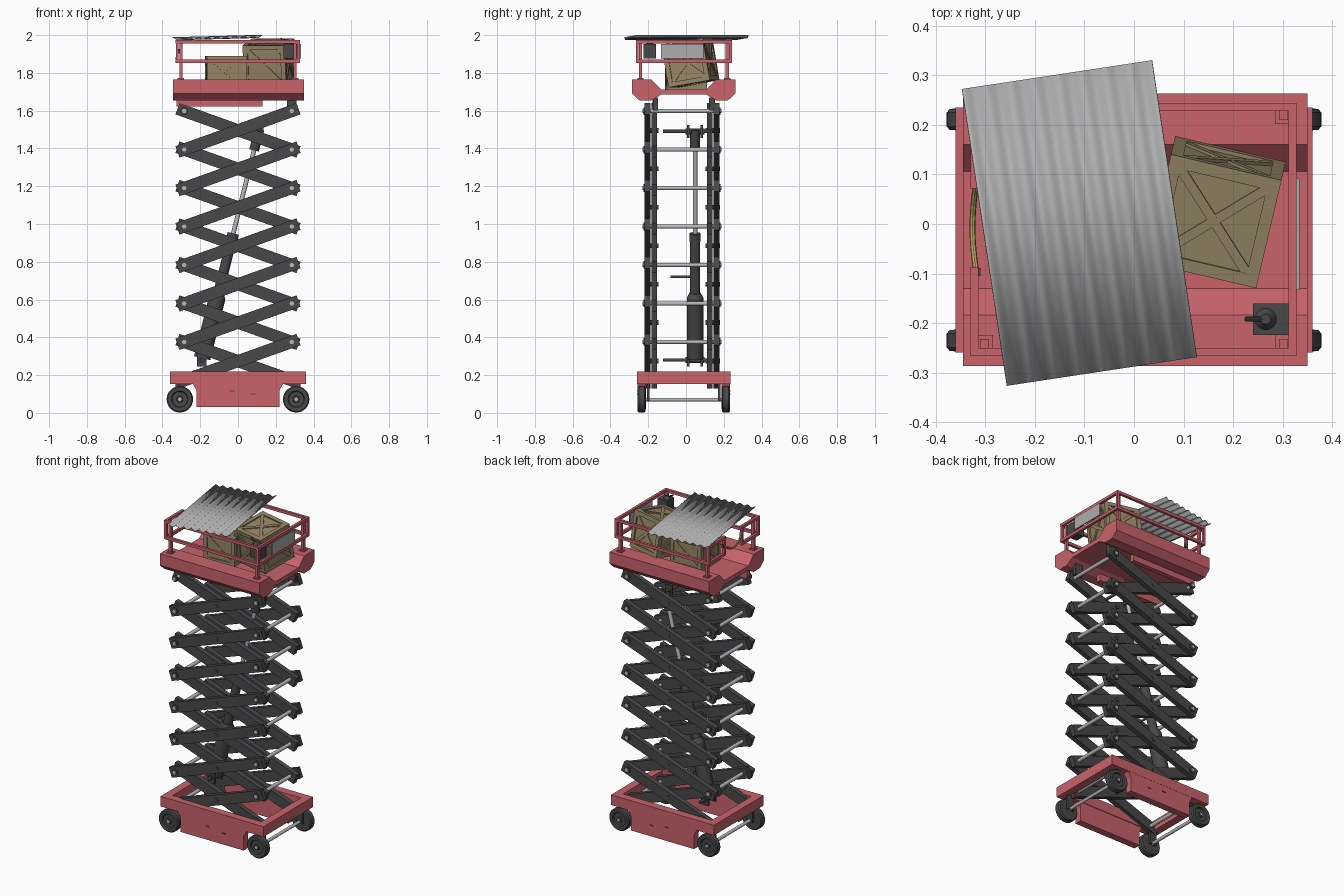
import bpy, bmesh, math
from mathutils import Matrix, Vector

if "Cube" in bpy.data.objects:
    bpy.data.objects.remove(bpy.data.objects["Cube"])

CY = -0.012  # centre line of the lift in y


def mat(name, r, g, b):
    m = bpy.data.materials.new(name)
    m.diffuse_color = (r, g, b, 1)
    m.use_nodes = True
    m.node_tree.nodes["Principled BSDF"].inputs["Base Color"].default_value = m.diffuse_color
    return m


RED = mat("red_paint", 0.58, 0.125, 0.148)
DARK = mat("dark_steel", 0.065, 0.065, 0.068)
STEEL = mat("bright_steel", 0.5, 0.5, 0.52)
WOOD = mat("wood", 0.31, 0.24, 0.135)
SHEET = mat("sheet_metal", 0.42, 0.42, 0.42)
YELLOW = mat("strap_yellow", 0.5, 0.4, 0.12)


def finish(name, bm, m, smooth=False):
    bmesh.ops.recalc_face_normals(bm, faces=bm.faces)
    me = bpy.data.meshes.new(name)
    bm.to_mesh(me)
    bm.free()
    ob = bpy.data.objects.new(name, me)
    bpy.context.collection.objects.link(ob)
    me.materials.append(m)
    if smooth:
        bpy.ops.object.select_all(action='DESELECT')
        ob.select_set(True)
        bpy.context.view_layer.objects.active = ob
        bpy.ops.object.shade_smooth_by_angle(angle=math.radians(35))
    return ob


def add_box(bm, c, s, rot=Matrix()):
    bmesh.ops.create_cube(bm, size=1, matrix=Matrix.Translation(c) @ rot @ Matrix.Diagonal((*s, 1)))


def box(name, c, s, m, rot=Matrix()):
    bm = bmesh.new()
    add_box(bm, c, s, rot)
    return finish(name, bm, m)


def rod(name, p, q, r, m, n=12, r2=None):
    p, q = Vector(p), Vector(q)
    d = q - p
    bm = bmesh.new()
    bmesh.ops.create_cone(bm, cap_ends=True, segments=n, radius1=r, radius2=r if r2 is None else r2,
                          depth=d.length, matrix=Matrix.Translation((p + q) / 2) @
                          d.to_track_quat('Z', 'Y').to_matrix().to_4x4())
    return finish(name, bm, m, True)


def prism(name, pts, vec, m):
    bm = bmesh.new()
    f = bm.faces.new([bm.verts.new(p) for p in pts])
    g = bmesh.ops.extrude_face_region(bm, geom=[f])
    bmesh.ops.translate(bm, vec=vec, verts=[v for v in g['geom'] if isinstance(v, bmesh.types.BMVert)])
    return finish(name, bm, m)


# base frame: open ring with flared side skirts
bm = bmesh.new()
for s in (-1, 1):
    add_box(bm, (0, CY + s * 0.222, 0.186), (0.72, 0.05, 0.064))
    add_box(bm, (s * 0.335, CY, 0.186), (0.05, 0.394, 0.064))
finish("base_frame", bm, RED)
for s in (-1, 1):
    half = [(0.22, 0.03), (0.22, 0.12), (0.24, 0.156)]
    prof = half + [(-x, z) for x, z in reversed(half)]
    prism("side_skirt", [(x, CY + s * 0.246, z) for x, z in prof], (0, -s * 0.045, 0), RED)
    for z in (0.1, 0.115):
        box("skirt_slot", (-0.03 if z > 0.11 else 0.08, CY + s * 0.246, z), (0.025, 0.004, 0.006), DARK)

# wheels: lathed tyre with recessed rim and hub, axles and hangers
TYRE = [(0, 0.020), (0.016, 0.020), (0.018, 0.012), (0.040, 0.012), (0.044, 0.020), (0.050, 0.0225),
        (0.064, 0.021), (0.070, 0.014), (0.070, -0.014), (0.064, -0.021), (0.044, -0.0225), (0, -0.018)]
for sx in (-1, 1):
    for sy in (-1, 1):
        bm = bmesh.new()
        vs = [bm.verts.new((r, 0, z)) for r, z in TYRE]
        es = [bm.edges.new(e) for e in zip(vs, vs[1:])]
        bmesh.ops.spin(bm, geom=vs + es, axis=(0, 0, 1), cent=(0, 0, 0), steps=28, angle=math.tau)
        bmesh.ops.remove_doubles(bm, verts=bm.verts, dist=1e-4)
        ob = finish("wheel", bm, DARK, True)
        ob.matrix_world = Matrix.Translation((sx * 0.308, CY + sy * 0.223, 0.072)) @ Matrix.Rotation(-sy * math.pi / 2, 4, 'X')
        rod("wheel_cap", (sx * 0.308, CY + sy * 0.24, 0.072), (sx * 0.308, CY + sy * 0.246, 0.072), 0.009, STEEL)
        box("axle_hanger", (sx * 0.308, CY + sy * 0.188, 0.112), (0.045, 0.014, 0.1), DARK)
    rod("axle", (sx * 0.308, CY - 0.2, 0.07), (sx * 0.308, CY + 0.2, 0.07), 0.01, STEEL)

# scissor stack: outer arms rise to the right, inner arms to the left
Z0, DZ, PX, AY, N = 0.172, 0.2037, 0.285, -0.021, 7
ang = math.atan2(DZ, 2 * PX)
length = math.hypot(DZ, 2 * PX) + 0.075
for i in range(N):
    zc = Z0 + DZ * (i + 0.5)
    for s in (-1, 1):
        for d, off in ((1, 0.182), (-1, 0.147)):
            box("scissor_arm", (0, AY + s * off, zc), (length, 0.031, 0.064), DARK, Matrix.Rotation(-d * ang, 4, 'Y'))
        rod("centre_pin", (0, AY + s * 0.125, zc), (0, AY + s * 0.2, zc), 0.013, DARK)
for i in range(N + 1):
    z = Z0 + DZ * i
    for s in (-1, 1):
        rod("cross_rod", (s * PX, AY - 0.21, z), (s * PX, AY + 0.21, z), 0.0115, STEEL)
        for t in (-1, 1):
            rod("rod_collar", (s * PX, AY + t * 0.195, z), (s * PX, AY + t * 0.204, z), 0.02, DARK)

# hydraulic ram
A, B = Vector((-0.195, 0.048, 0.27)), Vector((0.115, 0.048, 1.51))
P = lambda z: A.lerp(B, (z - A.z) / (B.z - A.z))
rod("ram_body", P(0.29), P(0.61), 0.044, DARK, 20)
rod("ram_shoulder", P(0.61), P(0.635), 0.044, DARK, 20, 0.03)
rod("ram_sleeve", P(0.63), P(0.93), 0.027, DARK, 20)
rod("ram_collar", P(0.91), P(0.95), 0.03, DARK, 20)
rod("ram_piston", P(0.94), P(1.41), 0.012, STEEL)
rod("ram_head", P(1.39), P(1.5), 0.026, DARK)
for p, z in ((A, 0.28), (B, 1.49)):
    rod("ram_pin", P(z) - Vector((0, 0.05, 0)), P(z) + Vector((0, 0.05, 0)), 0.016, DARK)
    rod("ram_cross_bar", P(z) - Vector((0, 0.17, 0)), P(z) + Vector((0, 0.09, 0)), 0.009, DARK)
    for s in (-1, 1):
        box("ram_lug", P(z) + Vector((0, s * 0.036, 0)), (0.05, 0.012, 0.07), DARK)
rod("ram_valve", P(0.72) - Vector((0, 0.13, 0)), P(0.72), 0.007, DARK)

# platform: one cross-section with raised sides and dropped floor
half = [(0.118, 1.712), (0.172, 1.765), (0.275, 1.765), (0.275, 1.692), (0.235, 1.655), (0.17, 1.655), (0.12, 1.685)]
prof = half + [(-y, z) for y, z in reversed(half)]
prism("platform_deck", [(-0.345, CY + y, z) for y, z in prof], (0.695, 0, 0), RED)
for s in (-1, 1):
    box("guide_channel", (-0.097, CY + s * 0.15, 1.645), (0.455, 0.03, 0.045), RED)
    box("fixed_bracket", (0.285, CY + s * 0.15, 1.635), (0.05, 0.025, 0.07), DARK)

# railing: posts, two rail levels, gate gap on the left
F, K, L, R = -0.258, 0.236, -0.322, 0.32
path = [(L, -0.095), (L, F), (R, F), (R, K), (L, K), (L, 0.08)]
for z in (1.862, 1.965):
    for (x1, y1), (x2, y2) in zip(path, path[1:]):
        box("rail", ((x1 + x2) / 2, (y1 + y2) / 2, z),
            (abs(x2 - x1) + 0.016, abs(y2 - y1) + 0.016, 0.018), RED)
for x, y in path:
    box("rail_end", (x, y, 1.9135), (0.015, 0.015, 0.1), RED)
for x in (-0.302, 0.302):
    for y in (F + 0.017, K - 0.017):
        box("post", (x, y, 1.862), (0.018, 0.018, 0.2), RED)
        box("post_foot", (x, y, 1.768), (0.034, 0.034, 0.008), RED)
box("sign_panel", (0.331, -0.02, 1.914), (0.006, 0.225, 0.078), SHEET)

# gate strap sagging between two hooks
pts = [Vector((L + 0.004 - 0.008 * (1 - t * t), -0.007 + 0.09 * t, 1.915 - 0.045 * (1 - t * t)))
       for t in [k / 4 - 1 for k in range(9)]]
for p, q in zip(pts, pts[1:]):
    rod("gate_strap", p, q, 0.006, YELLOW, 8)
for p in (pts[0], pts[-1]):
    box("strap_hook", p, (0.016, 0.016, 0.024), DARK)

# control box with joystick
box("control_box", (0.276, -0.192, 1.915), (0.072, 0.064, 0.075), DARK)
rod("joystick_boot", (0.266, -0.192, 1.952), (0.266, -0.192, 1.97), 0.022, DARK, 16, 0.01)
rod("joystick", (0.266, -0.192, 1.962), (0.225, -0.192, 1.982), 0.005, DARK, 8)


# crates: panelled core, corner beams, crossed braces on every face
def crate(name, loc, size, rot):
    bm = bmesh.new()
    add_box(bm, (0, 0, 0), (0.93, 0.93, 0.93))
    w = 0.11
    for a in range(3):
        for u in (-1, 1):
            for v in (-1, 1):
                c, s = [0, 0, 0], [w, w, w]
                s[a] = 1
                c[(a + 1) % 3], c[(a + 2) % 3] = u * (1 - w) / 2, v * (1 - w) / 2
                add_box(bm, c, s)
        for u in (-1, 1):
            for k, th in enumerate((45, -45)):
                c, s = [0, 0, 0], [0, 0, 0]
                c[a] = u * 0.475
                s[a], s[(a + 1) % 3], s[(a + 2) % 3] = 0.03 + 0.006 * k, 1.14, 0.085
                add_box(bm, c, s, Matrix.Rotation(math.radians(th), 4, 'XYZ'[a]))
    ob = finish(name, bm, WOOD)
    ob.matrix_world = Matrix.Translation(loc) @ rot @ Matrix.Diagonal((*size, 1))


crate("leaning_crate", (0.165, 0.024, 1.853), (0.229, 0.227, 0.225),
      Matrix.Rotation(math.radians(-13.2), 4, 'Z') @ Matrix.Rotation(math.radians(9.8), 4, 'X'))
crate("low_crate", (-0.065, 0.0, 1.801), (0.21, 0.21, 0.176), Matrix.Rotation(math.radians(3), 4, 'Z'))

# corrugated sheet lying across the rails
bm = bmesh.new()
W, H, COLS = 0.388, 0.606, 64
rows = []
for y in (-H / 2, H / 2):
    rows.append([bm.verts.new((W * (k / COLS - 0.5), y, 0.006 * math.cos(k / COLS * 8 * math.tau)))
                 for k in range(COLS + 1)])
for k in range(COLS):
    bm.faces.new((rows[0][k], rows[0][k + 1], rows[1][k + 1], rows[1][k]))
ob = finish("corrugated_sheet", bm, SHEET, True)
ob.matrix_world = (Matrix.Translation((-0.11, 0.002, 1.987)) @ Matrix.Rotation(math.radians(8.6), 4, 'Z')
                   @ Matrix.Rotation(math.radians(-1.5), 4, 'Y'))
mod = ob.modifiers.new("thickness", 'SOLIDIFY')
mod.thickness = 0.003
mod.offset = 0
